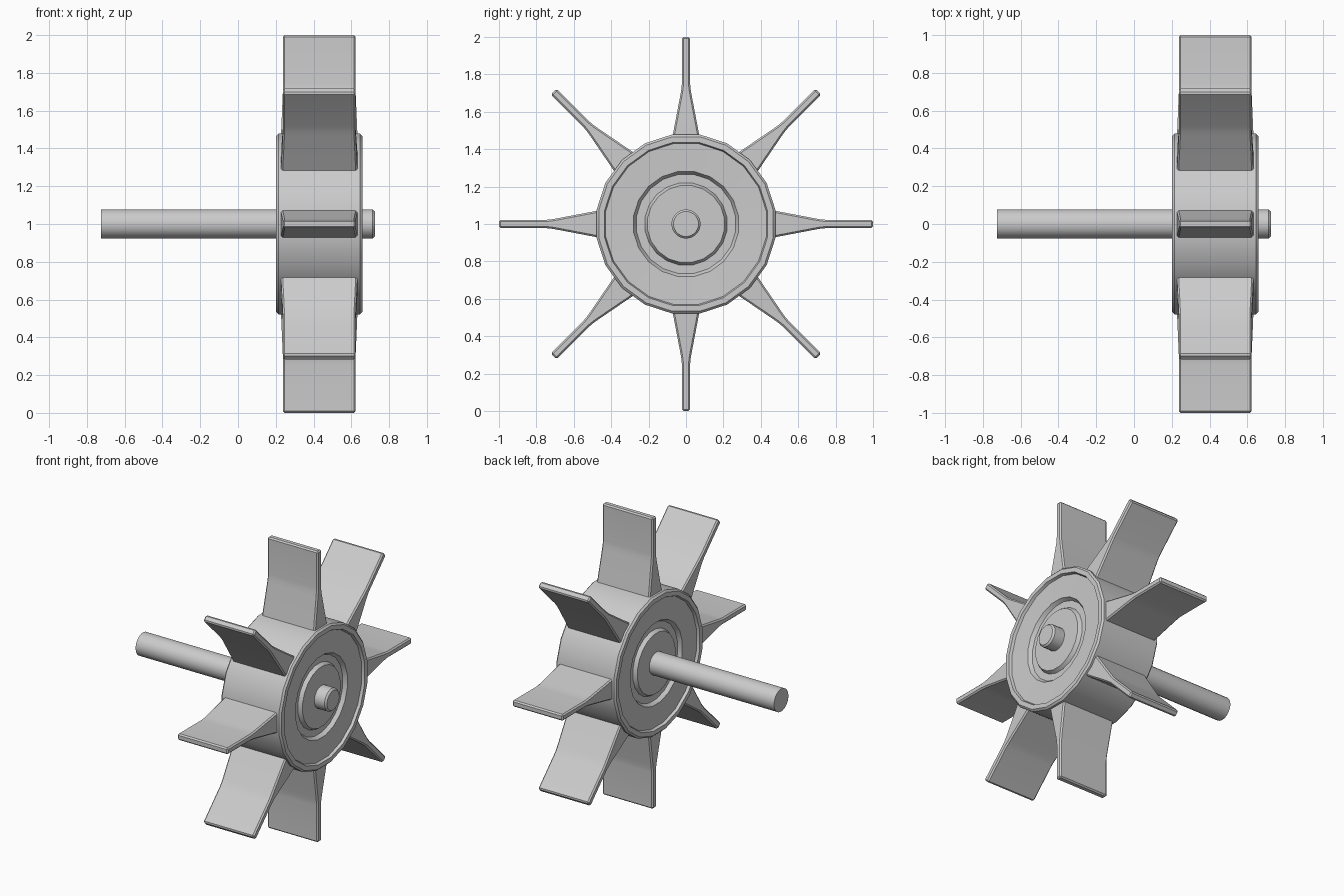
import bpy, bmesh, math
from mathutils import Matrix

if "Cube" in bpy.data.objects:
    bpy.data.objects.remove(bpy.data.objects["Cube"])

AXIS_Z = 1.0
HUB_X = 0.43


def finish(name, bm):
    bmesh.ops.remove_doubles(bm, verts=bm.verts, dist=1e-5)
    bmesh.ops.recalc_face_normals(bm, faces=bm.faces)
    mesh = bpy.data.meshes.new(name)
    bm.to_mesh(mesh)
    bm.free()
    ob = bpy.data.objects.new(name, mesh)
    bpy.context.collection.objects.link(ob)
    bpy.ops.object.select_all(action='DESELECT')
    ob.select_set(True)
    bpy.context.view_layer.objects.active = ob
    bpy.ops.object.shade_smooth_by_angle(angle=math.radians(30))
    return ob


def lathe(name, profile, sides):
    """Closed solid turned around the x axis from (x, radius) points."""
    bm = bmesh.new()
    rings = []
    for x, r in profile:
        angles = [(i + 0.5) * math.tau / sides for i in range(sides)]
        rings.append([bm.verts.new((x, r * math.cos(a), AXIS_Z + r * math.sin(a)))
                      for a in angles])
    for a, b in zip(rings, rings[1:]):
        for i in range(sides):
            j = (i + 1) % sides
            bm.faces.new((a[i], a[j], b[j], b[i]))
    bm.faces.new(rings[0])
    bm.faces.new(rings[-1])
    return finish(name, bm)


# Hub drum: recessed faces with a ring groove, mirrored front to back
half = [(0.205, 0.208), (0.18, 0.222), (0.18, 0.268), (0.205, 0.284),
        (0.21, 0.435), (0.228, 0.442), (0.228, 0.472), (0.216, 0.484)]
right = [(HUB_X + d, r) for d, r in half]
left = [(HUB_X - d, r) for d, r in half]
lathe("hub", left + right[::-1], 20)

# Shaft with a chamfered outer end
lathe("shaft", [(-0.724, 0.078), (0.712, 0.078), (0.724, 0.067)], 24)

# Blades: (radius, half thickness, half width) sections
sections = [(0.44, 0.078, 0.203), (0.48, 0.070, 0.202), (0.69, 0.030, 0.193),
            (0.72, 0.025, 0.192), (0.75, 0.022, 0.192), (1.0, 0.022, 0.192)]
for n in range(8):
    bm = bmesh.new()
    rings = [[bm.verts.new((HUB_X + sx * w, sy * t, r))
              for sx, sy in ((-1, -1), (1, -1), (1, 1), (-1, 1))]
             for r, t, w in sections]
    for a, b in zip(rings, rings[1:]):
        for i in range(4):
            j = (i + 1) % 4
            bm.faces.new((a[i], a[j], b[j], b[i]))
    bm.faces.new(rings[0])
    bm.faces.new(rings[-1])
    bmesh.ops.recalc_face_normals(bm, faces=bm.faces)
    sharp = [e for e in bm.edges if e.calc_face_angle() > math.radians(45)]
    bmesh.ops.bevel(bm, geom=sharp, offset=0.009, segments=1,
                    affect='EDGES', profile=0.5)
    bm.transform(Matrix.Translation((0, 0, AXIS_Z))
                 @ Matrix.Rotation(n * math.tau / 8, 4, 'X'))
    finish(f"blade_{n + 1}", bm)
